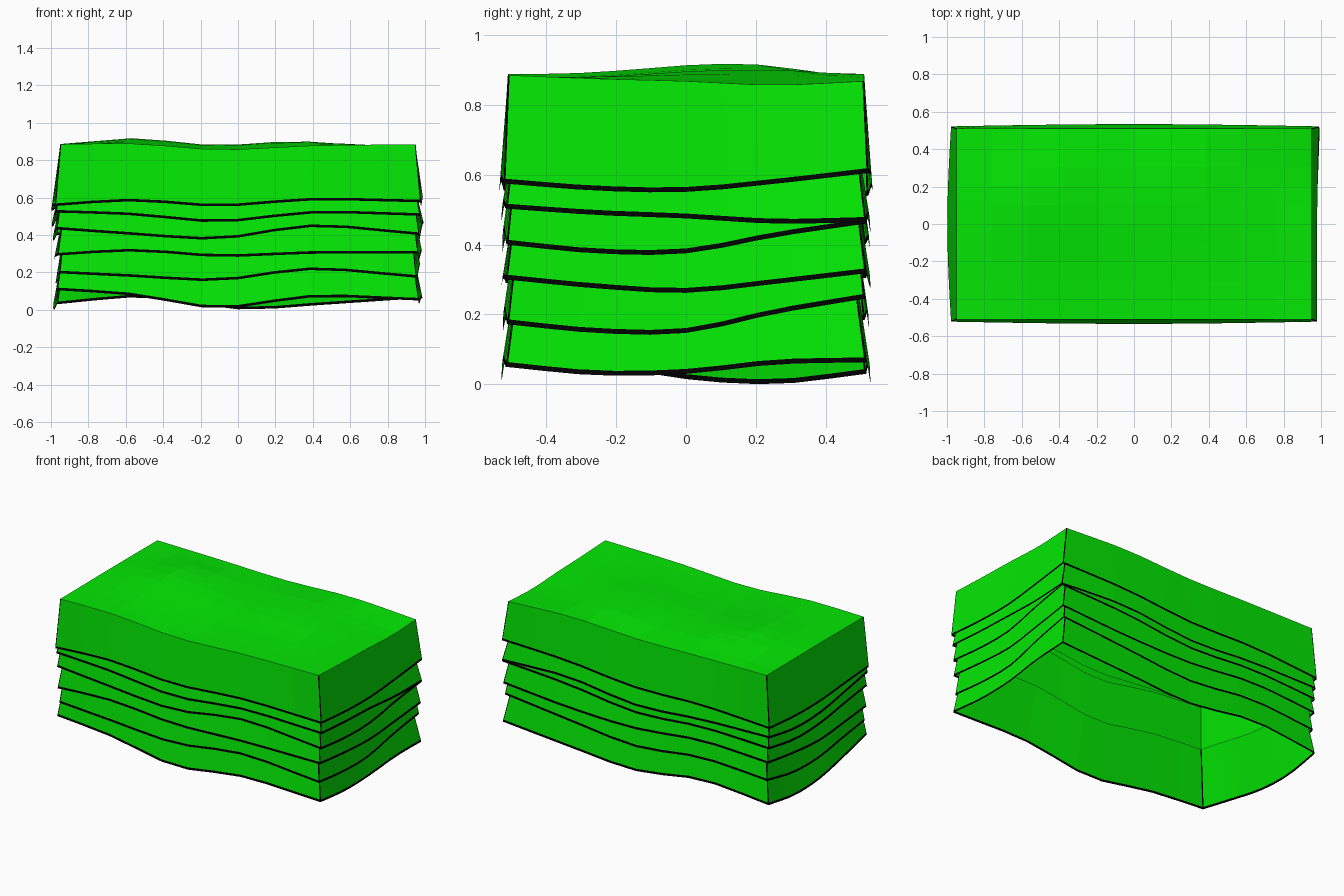
import bpy
import math

cube = bpy.data.objects.get("Cube")
if cube:
    bpy.data.objects.remove(cube, do_unlink=True)


def make_material(name, color):
    mat = bpy.data.materials.new(name)
    mat.use_nodes = True
    mat.diffuse_color = color
    mat.node_tree.nodes["Principled BSDF"].inputs["Base Color"].default_value = color
    return mat


GREEN = make_material("leaf green", (0.001, 0.8, 0.001, 1))
BLACK = make_material("black trim", (0.0, 0.0, 0.0, 1))
STEPS = 10
TRIM = 0.014
EDGE = 0.005
CORNERS = [(-1, -1), (1, -1), (1, 1), (-1, 1)]
# Per side (front, left, back, right): wave shift and outward bow of the hems
SHIFT = (0.2, 0, 0, 0)
BOW = (0.012, 0, 0.012, 0.02)


def wave(values, t, shift=0):
    """Smooth curve through heights (in thousandths), t from 0 to 1."""
    t += shift * t * (1 - t)
    pos = t * (len(values) - 1)
    i = min(int(pos), len(values) - 2)
    f = pos - i
    a, b = values[i], values[i + 1]
    before = values[i - 1] if i > 0 else 2 * a - b
    after = values[i + 2] if i + 2 < len(values) else 2 * b - a
    ma, mb = (b - before) / 2, (after - a) / 2
    z = (a * (1 + 2 * f) * (1 - f) ** 2 + ma * f * (1 - f) ** 2
         + b * f * f * (3 - 2 * f) + mb * f * f * (f - 1))
    return z / 1000


def side_steps(half):
    """Positions along one side, with a narrow strip at each end."""
    strip = EDGE / (2 * half)
    return [0, strip] + [i / STEPS for i in range(1, STEPS)] + [1 - strip]


def ring(half_x, half_y, heights, skew=0, bowed=False):
    """Closed rectangle of points with a wavy height on each side."""
    points = []
    for s, values in enumerate(heights):
        (ax, ay), (bx, by) = CORNERS[s], CORNERS[(s + 1) % 4]
        for t in side_steps(half_x if s % 2 == 0 else half_y):
            u, v = ax + (bx - ax) * t, ay + (by - ay) * t
            bow = BOW[s] * math.sin(math.pi * t) if bowed else 0
            x = u * half_x + skew * max(v, 0) * max(u, 0)
            y = v * half_y
            if s % 2 == 0:
                y += v * bow
            else:
                x += u * bow
            points.append((x, y, wave(values, t, SHIFT[s])))
    return points


def add_object(name, verts, faces, black):
    mesh = bpy.data.meshes.new(name)
    mesh.from_pydata(verts, [], faces)
    mesh.materials.append(GREEN)
    mesh.materials.append(BLACK)
    for poly, is_black in zip(mesh.polygons, black):
        poly.material_index = int(is_black)
    obj = bpy.data.objects.new(name, mesh)
    bpy.context.collection.objects.link(obj)


def add_skirt(name, hem, top, trim=True):
    """Flared wall from hem ring to top ring, with black hem and corners."""
    n = len(hem)
    per_side = n // 4
    band = []
    hem = [(x, y, z - 0.005) for x, y, z in hem]
    for (x, y, z), (tx, ty, tz) in zip(hem, top):
        f = TRIM / (tz - z)
        band.append((x + (tx - x) * f, y + (ty - y) * f, z + TRIM))
    faces, black = [], []
    for row in range(2):
        for i in range(n):
            j = (i + 1) % n
            faces.append((row * n + i, row * n + j, (row + 1) * n + j, (row + 1) * n + i))
            corner = i % per_side in (0, per_side - 1)
            black.append(trim and (row == 0 or corner))
    add_object(name, hem + band + top, faces, black)


def add_cap(name, half_x, half_y, heights, bumps):
    """Wavy sheet spanning four edge curves, raised by soft bumps."""
    front, left, back, right = heights
    us, vs = side_steps(half_x) + [1], side_steps(half_y) + [1]
    verts = []
    for v in vs:
        for u in us:
            across = wave(front, u, SHIFT[0]) * (1 - v) + wave(back, 1 - u) * v
            along = wave(right, 1 - v) * (1 - u) + wave(left, v) * u
            corners = ((front[0] * (1 - u) + front[-1] * u) * (1 - v)
                       + (back[-1] * (1 - u) + back[0] * u) * v) / 1000
            x, y = (2 * u - 1) * half_x, (2 * v - 1) * half_y
            fade = min(1, 32 * u * (1 - u) * v * (1 - v))
            lift = sum(h * math.exp(-((x - bx) / 0.35) ** 2 - ((y - by) / 0.33) ** 2)
                       for bx, by, h in bumps)
            verts.append((x, y, across + along - corners + lift * fade))
    w = len(us)
    faces = [(r * w + c, r * w + c + 1, (r + 1) * w + c + 1, (r + 1) * w + c)
             for r in range(len(vs) - 1) for c in range(w - 1)]
    add_object(name, verts, faces, [False] * len(faces))


def raised(heights, amount):
    return [tuple(z + amount for z in side) for side in heights]


# Hem heights of each layer: front, left, back and right side
bottom = [(110, 80, 12, 72, 55), (55, 31, 35, 62, 68),
          (68, 35, 8, 72, 35), (35, 6, 20, 65, 110)]
second = [(200, 180, 160, 218, 177), (177, 152, 152, 207, 250),
          (250, 205, 165, 215, 190), (190, 150, 150, 180, 200)]
third = [(295, 317, 288, 305, 305), (305, 280, 267, 293, 323),
         (323, 290, 285, 330, 310), (310, 285, 270, 285, 295)]
fourth = [(435, 405, 382, 448, 405), (405, 380, 380, 427, 465),
          (465, 440, 390, 420, 405), (405, 375, 385, 415, 435)]
fifth = [(525, 510, 473, 520, 508), (508, 490, 480, 465, 470),
         (470, 490, 440, 470, 480), (480, 450, 460, 495, 525)]
upper = [(560, 585, 557, 590, 580), (580, 560, 556, 580, 610),
         (610, 600, 560, 570, 545), (545, 535, 540, 555, 560)]
rim = [(885, 888, 857, 878, 885), (885, 875, 868, 857, 868),
       (868, 890, 872, 880, 885), (885, 886, 887, 886, 885)]

# Tucked layers, each flaring out at its hem
layers = [("bottom_layer", bottom, 0.968, 0.516, 0.91, 0.465, 380),
          ("second_layer", second, 0.955, 0.512, 0.925, 0.48, 280),
          ("third_layer", third, 0.965, 0.516, 0.925, 0.48, 280),
          ("fourth_layer", fourth, 0.97, 0.514, 0.93, 0.485, 280),
          ("fifth_layer", fifth, 0.975, 0.516, 0.93, 0.485, 250)]
for name, heights, hem_x, hem_y, top_x, top_y, tall in layers:
    add_skirt(name, ring(hem_x, hem_y, heights, 0.018, True),
              ring(top_x, top_y, raised(heights, tall)))

# Top layer and its wavy cap
add_skirt("upper_layer", ring(0.978, 0.522, upper, 0.01, True), ring(0.95, 0.51, rim))
add_cap("top_surface", 0.95, 0.51, rim, [(-0.55, 0.15, 0.035), (0.22, 0.18, 0.03)])

# Open inner lining, seen from underneath
add_skirt("inner_lining", ring(0.905, 0.46, raised(bottom, 360)),
          ring(0.9, 0.455, raised(bottom, 640)), trim=False)
